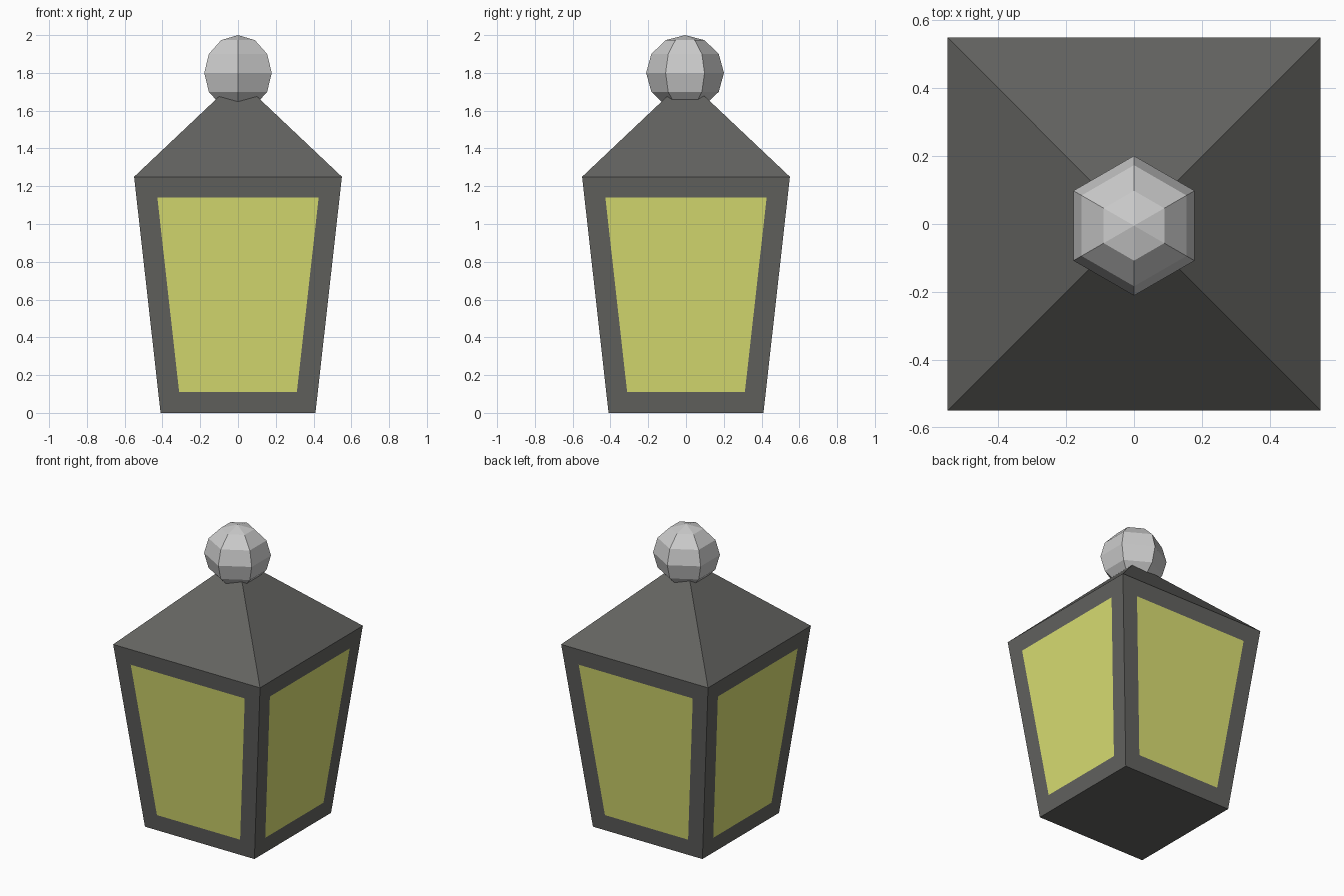
import bpy, bmesh
from mathutils import Matrix

if "Cube" in bpy.data.objects:
    bpy.data.objects.remove(bpy.data.objects["Cube"])


def material(name, color):
    mat = bpy.data.materials.new(name)
    mat.diffuse_color = color
    mat.use_nodes = True
    mat.node_tree.nodes["Principled BSDF"].inputs["Base Color"].default_value = mat.diffuse_color
    return mat


def make_object(name, bm, mats=()):
    mesh = bpy.data.meshes.new(name)
    bmesh.ops.recalc_face_normals(bm, faces=bm.faces)
    bm.to_mesh(mesh)
    bm.free()
    for mat in mats:
        mesh.materials.append(mat)
    obj = bpy.data.objects.new(name, mesh)
    bpy.context.collection.objects.link(obj)
    return obj


def square(bm, half, z):
    return [bm.verts.new((x * half, y * half, z))
            for x, y in ((-1, -1), (1, -1), (1, 1), (-1, 1))]


metal = material("dark_metal", (0.125, 0.125, 0.118, 1))
glass = material("yellow_glass", (0.70, 0.74, 0.17, 1))

# Tapered lantern body with flush glass panes inset in each side
bm = bmesh.new()
low, high = square(bm, 0.41, 0), square(bm, 0.55, 1.25)
sides = [bm.faces.new((low[i], low[(i + 1) % 4], high[(i + 1) % 4], high[i]))
         for i in range(4)]
bm.faces.new(low[::-1])
bm.faces.new(high)
bmesh.ops.recalc_face_normals(bm, faces=bm.faces)
bmesh.ops.inset_individual(bm, faces=sides, thickness=0.11, use_even_offset=True)
for pane in sides:
    pane.material_index = 1
make_object("lantern_body", bm, (metal, glass))

# Pyramid roof, its tip hidden inside the ball
bm = bmesh.new()
eaves = square(bm, 0.55, 1.25)
tip = bm.verts.new((0, 0, 1.77))
for i in range(4):
    bm.faces.new((eaves[i], eaves[(i + 1) % 4], tip))
make_object("roof", bm, (metal,))

# Six-sided ball on top, corners pointing front and back
bm = bmesh.new()
bmesh.ops.create_uvsphere(bm, u_segments=6, v_segments=6, radius=1.0,
                          matrix=Matrix.Diagonal((0.206, 0.206, 0.2, 1)))
bmesh.ops.translate(bm, verts=bm.verts, vec=(0, -0.005, 1.8))
make_object("top_ball", bm)
